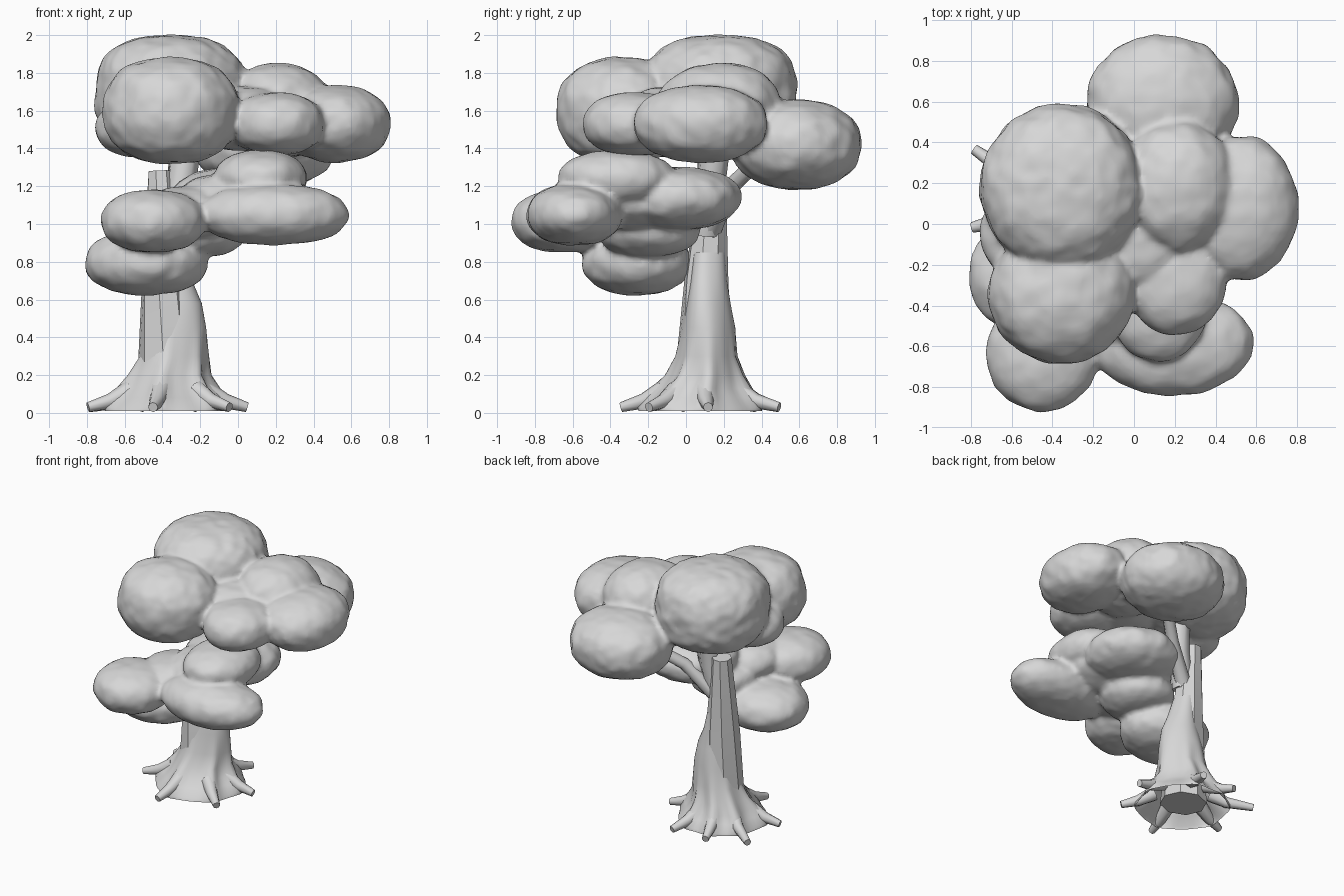
import bpy, bmesh, math
from mathutils import Vector, noise

if "Cube" in bpy.data.objects:
    bpy.data.objects.remove(bpy.data.objects["Cube"])

grey = bpy.data.materials.new("light_grey")
grey.diffuse_color = (0.68, 0.68, 0.68, 1)
grey.use_nodes = True
grey.node_tree.nodes["Principled BSDF"].inputs["Base Color"].default_value = grey.diffuse_color


def make_object(name, bm, angle=None):
    me = bpy.data.meshes.new(name)
    bm.to_mesh(me)
    bm.free()
    me.materials.append(grey)
    ob = bpy.data.objects.new(name, me)
    bpy.context.collection.objects.link(ob)
    for o in bpy.context.selected_objects:
        o.select_set(False)
    bpy.context.view_layer.objects.active = ob
    ob.select_set(True)
    if angle:
        bpy.ops.object.shade_smooth_by_angle(angle=math.radians(angle))
    return ob


def loft(bm, rings, caps=True):
    """Skin rings of points that run counter-clockwise along the axis."""
    loops = [[bm.verts.new(p) for p in ring] for ring in rings]
    n = len(loops[0])
    for a, b in zip(loops, loops[1:]):
        for i in range(n):
            j = (i + 1) % n
            bm.faces.new((a[i], a[j], b[j], b[i]))
    if caps:
        bm.faces.new(loops[0][::-1])
        bm.faces.new(loops[-1])


def limb(name, points, radii, sides=8, angle=50):
    """Tapered tube through a few points."""
    pts = [Vector(p) for p in points]
    rings = []
    for i, (p, r) in enumerate(zip(pts, radii)):
        d = pts[min(i + 1, len(pts) - 1)] - pts[max(i - 1, 0)]
        q = d.to_track_quat('Z', 'Y')
        rings.append([p + q @ Vector((r * math.cos(2 * math.pi * k / sides),
                                      r * math.sin(2 * math.pi * k / sides), 0))
                      for k in range(sides)])
    bm = bmesh.new()
    loft(bm, rings)
    make_object(name, bm, angle)


# Trunk core: straight tapered eight-sided stem
limb("trunk_core", [(-.375, .09, .035), (-.392, .108, .7), (-.408, .145, 1.28)],
     (.165, .12, .07), angle=30)

# Trunk flare: smooth bark skirt wrapped round the core
ROOTS = [(-100, .43), (-40, .43), (5, .425), (70, .44), (108, .43), (145, .5), (193, .43)]
N = 64
# z, centre x, centre y, radius x, radius y, root swelling
profile = [(.01, -.375, .08, .315, .315, .02),
           (.03, -.375, .08, .305, .305, .035),
           (.08, -.375, .085, .255, .255, .06),
           (.13, -.375, .09, .22, .215, .06),
           (.2, -.37, .105, .195, .185, .03),
           (.3, -.345, .11, .175, .155, .01),
           (.45, -.335, .115, .16, .14, 0),
           (.58, -.335, .113, .14, .115, 0),
           (.7, -.352, .115, .11, .095, 0),
           (.85, -.375, .12, .09, .08, 0)]
rings = []
for z, cx, cy, rx, ry, swell in profile:
    ring = []
    for k in range(N):
        t = 2 * math.pi * k / N
        s = sum(math.exp(-((math.remainder(t - math.radians(a), 2 * math.pi) / .2) ** 2))
                for a, _ in ROOTS) * swell
        s += .008 * math.sin(3 * t + 5 * z) * min(1, z * 4)
        ring.append((cx + (rx + s) * math.cos(t), cy + (ry + s) * math.sin(t), z))
    rings.append(ring)
bm = bmesh.new()
loft(bm, rings, caps=False)
make_object("trunk_flare", bm, 60)

# Roots: short tapered stubs around the foot
for i, (deg, reach) in enumerate(ROOTS):
    c, s = math.cos(math.radians(deg)), math.sin(math.radians(deg))
    limb(f"root_{i + 1}",
         [(-.375 + r * c, .08 + r * s, z) for r, z in ((.2, .12), (.31, .062), (reach, .03))],
         (.055, .04, .026))

# Branches reaching into the crown
branches = {
    "branch_top": ([(-.36, .11, .95), (-.3, .13, 1.2), (-.27, .16, 1.5)], (.08, .08, .085)),
    "branch_back": ([(-.36, .12, .95), (-.15, .24, 1.2), (.1, .45, 1.4)], (.06, .045, .04)),
}
for name, (pts, radii) in branches.items():
    limb(name, pts, radii)

# Foliage: flattened puffs, (centre), (radii), fullness of the side profile
upper = [((-.355, .18, 1.69), (.4, .41, .308), 2.6),
         ((-.355, -.34, 1.6), (.36, .345, .28), 2.35),
         ((-.5, -.05, 1.51), (.255, .25, .16), 2.2),
         ((.215, .18, 1.6), (.285, .325, .25), 2.3),
         ((.52, .08, 1.53), (.285, .355, .205), 2.2),
         ((.205, -.27, 1.53), (.25, .275, .165), 2.3),
         ((.14, .585, 1.42), (.375, .345, .237), 2.2),
         ((.02, -.06, 1.56), (.28, .28, .17), 2.2)]
lower = [((.19, -.59, 1.05), (.395, .255, .162), 2.2),
         ((-.45, -.635, 1.015), (.275, .285, .165), 2.3),
         ((.12, -.37, 1.24), (.25, .31, .15), 2.2),
         ((-.02, -.04, 1.135), (.34, .33, .165), 2.2),
         ((-.2, -.2, .97), (.25, .27, .145), 2.2),
         ((-.49, -.26, .795), (.325, .29, .172), 2.2),
         ((-.26, -.39, 1.06), (.26, .27, .14), 2.2),
         ((-.03, -.3, 1.12), (.3, .3, .15), 2.2)]


def foliage(name, puffs):
    bm = bmesh.new()
    for c, r, e in puffs:
        c, r = Vector(c), Vector(r)
        out = bmesh.ops.create_icosphere(bm, subdivisions=5, radius=1)
        for v in out["verts"]:
            u = v.co.copy()
            u /= (math.hypot(u.x, u.y) ** e + abs(u.z) ** e) ** (1 / e)
            p = c + u * r
            k = 1 + .025 * noise.noise(p * 7) + .03 * noise.noise(p * 14) + .012 * noise.noise(p * 30)
            v.co = c + u * r * k
    ob = make_object(name, bm)
    # Fuse the puffs and soften the creases between them
    m = ob.modifiers.new("fuse", 'REMESH')
    m.mode, m.voxel_size, m.use_smooth_shade = 'VOXEL', .018, True
    m = ob.modifiers.new("soften", 'SMOOTH')
    m.factor, m.iterations = .5, 2


foliage("upper_foliage", upper)
foliage("lower_foliage", lower)
